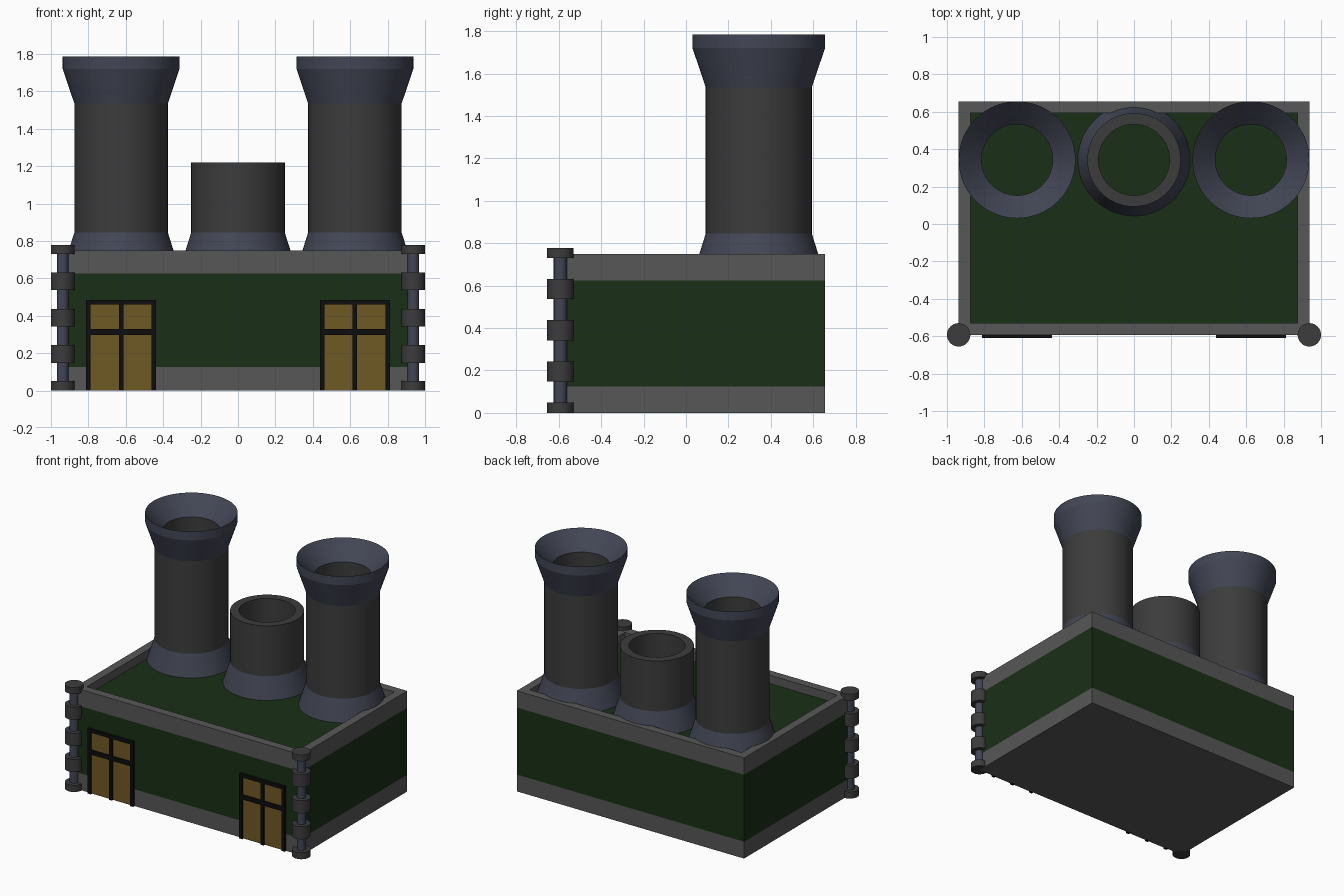
import bpy, bmesh, math

if "Cube" in bpy.data.objects:
    bpy.data.objects.remove(bpy.data.objects["Cube"])


def material(name, r, g, b):
    m = bpy.data.materials.new(name)
    m.diffuse_color = (r, g, b, 1)
    m.use_nodes = True
    m.node_tree.nodes["Principled BSDF"].inputs["Base Color"].default_value = m.diffuse_color
    return m


STONE = material("stone_grey", 0.095, 0.095, 0.095)
DARK = material("dark_grey", 0.045, 0.045, 0.045)
SLATE = material("slate_blue", 0.055, 0.06, 0.09)
GREEN = material("dark_green", 0.01, 0.028, 0.008)
AMBER = material("amber_glass", 0.16, 0.1, 0.018)
BLACK = material("black_frame", 0.004, 0.004, 0.004)


def finish(bm, name, mats, smooth=False):
    bmesh.ops.recalc_face_normals(bm, faces=bm.faces)
    me = bpy.data.meshes.new(name)
    bm.to_mesh(me)
    bm.free()
    for m in mats:
        me.materials.append(m)
    ob = bpy.data.objects.new(name, me)
    bpy.context.collection.objects.link(ob)
    if smooth:
        bpy.ops.object.select_all(action='DESELECT')
        ob.select_set(True)
        bpy.context.view_layer.objects.active = ob
        bpy.ops.object.shade_smooth_by_angle(angle=math.radians(15))
    return ob


def bridge(bm, a, b, mat=0):
    n = len(a)
    for i in range(n):
        j = (i + 1) % n
        bm.faces.new((a[i], a[j], b[j], b[i])).material_index = mat


def revolve(name, profile, x, y, mat, segs=64, closed=False, caps=False):
    """Turn a (radius, height) profile around a vertical axis."""
    bm = bmesh.new()
    rings = [[bm.verts.new((x + r * math.cos(2 * math.pi * i / segs),
                            y + r * math.sin(2 * math.pi * i / segs), z))
              for i in range(segs)] for r, z in profile]
    for a, b in zip(rings, rings[1:]):
        bridge(bm, a, b)
    if closed:
        bridge(bm, rings[-1], rings[0])
    if caps:
        bm.faces.new(rings[0])
        bm.faces.new(rings[-1])
    return finish(bm, name, [mat], True)


def boxes(name, spans, mat):
    """One object made of boxes given as (x0, x1, y0, y1, z0, z1)."""
    bm = bmesh.new()
    for x0, x1, y0, y1, z0, z1 in spans:
        vs = bmesh.ops.create_cube(bm, size=1)["verts"]
        for v in vs:
            v.co = (x1 if v.co.x > 0 else x0,
                    y1 if v.co.y > 0 else y0,
                    z1 if v.co.z > 0 else z0)
    return finish(bm, name, [mat])


# Building: banded walls, raised parapet and sunken roof
W, FRONT, BACK, T, ROOF = 0.9375, -0.5925, 0.655, 0.0625, 0.6875
bm = bmesh.new()
levels = [(0, 0), (0, 0.125), (0, 0.625), (0, 0.75), (T, 0.75), (T, ROOF)]
loops = [[bm.verts.new(p) for p in ((-W + t, FRONT + t, z), (W - t, FRONT + t, z),
                                    (W - t, BACK - t, z), (-W + t, BACK - t, z))]
         for t, z in levels]
for k, (a, b) in enumerate(zip(loops, loops[1:])):
    bridge(bm, a, b, 1 if k == 1 else 0)
bm.faces.new(loops[0])
bm.faces.new(loops[-1]).material_index = 1
finish(bm, "building", [STONE, GREEN])

# Chimneys: two tall ones with crowns, one short in the middle
CY = 0.343
for label, x, top in (("left", -0.625, 1.535), ("middle", 0, 1.22), ("right", 0.625, 1.535)):
    tall = label != "middle"
    inner_top = 1.66 if tall else top
    revolve(label + "_chimney_shaft",
            [(0.25, ROOF), (0.25, top), (0.19, inner_top), (0.19, ROOF)], x, CY, DARK)
    revolve(label + "_chimney_collar", [(0.30, ROOF), (0.25, 0.845)], x, CY, SLATE)
    if tall:
        revolve(label + "_chimney_crown",
                [(0.25, 1.535), (0.3125, 1.72), (0.3125, 1.785), (0.19, 1.66)],
                x, CY, SLATE)

for label, s in (("left", -1), ("right", 1)):
    # Corner pipe with clamp rings
    px = s * W
    revolve(label + "_corner_pipe", [(0.031, 0.01), (0.031, 0.76)],
            px, FRONT, SLATE, 32, caps=True)
    for n, (z0, z1) in enumerate(((0, 0.05), (0.148, 0.243), (0.342, 0.437),
                                  (0.537, 0.632), (0.73, 0.778))):
        revolve(f"{label}_pipe_ring_{n + 1}", [(0.0625, z0), (0.0625, z1)],
                px, FRONT, DARK, 32, caps=True)

    # Double door: amber panes and black bars
    c, h, b = s * 0.625, 0.1875, 0.0125
    y0, y1 = FRONT - 0.018, FRONT + 0.01
    boxes(label + "_door_panes",
          [(c - h + b, c + h - b, FRONT - 0.008, y1, 0.003, 0.475)], AMBER)
    boxes(label + "_door_frame",
          [(c - h, c - h + 2 * b, y0, y1, 0, 0.485),
           (c + h - 2 * b, c + h, y0, y1, 0, 0.485),
           (c - b, c + b, y0, y1, 0, 0.46),
           (c - h + 2 * b, c + h - 2 * b, y0, y1, 0.46, 0.485),
           (c - h + 2 * b, c - b, y0, y1, 0.297, 0.33),
           (c + b, c + h - 2 * b, y0, y1, 0.297, 0.33)], BLACK)
